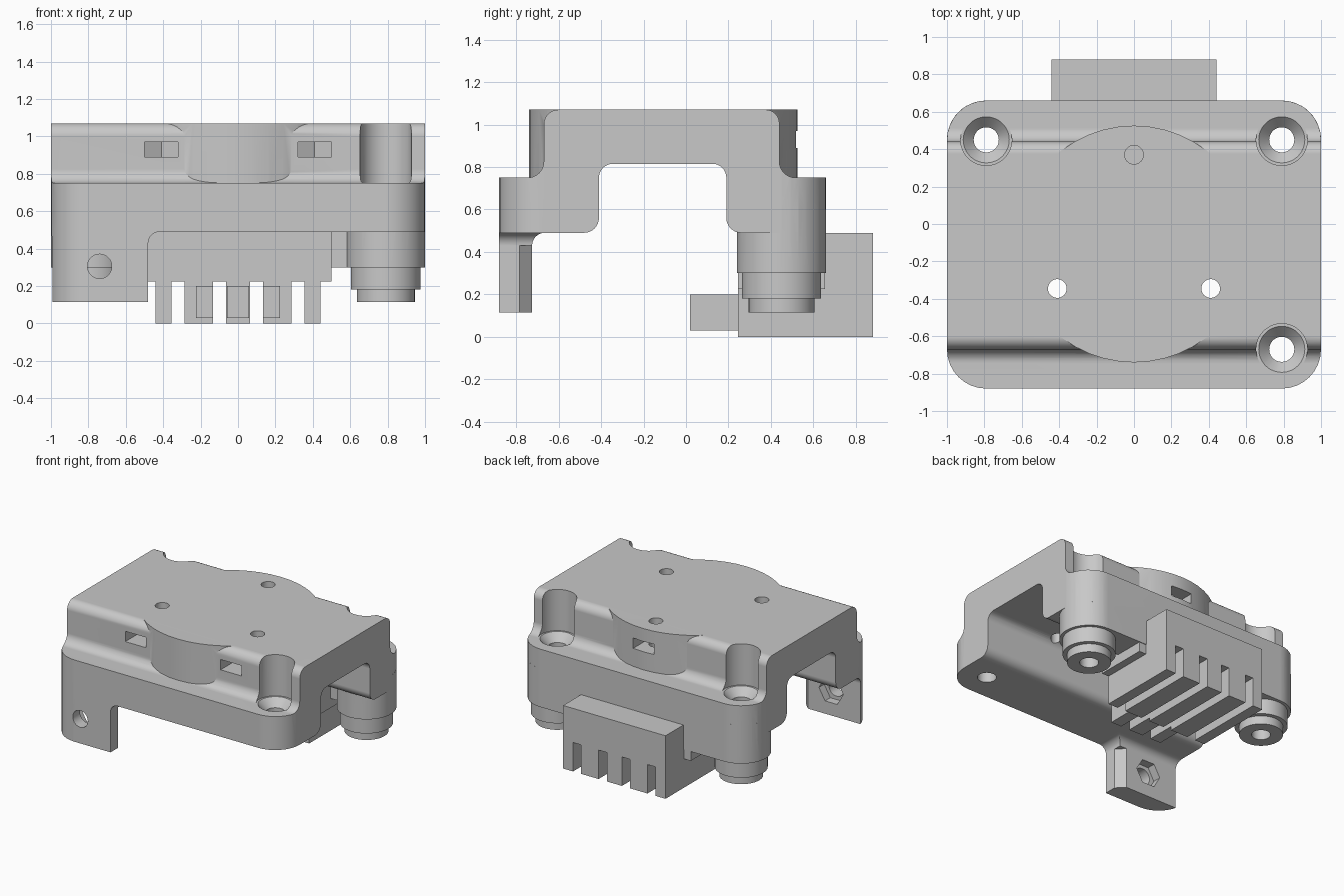
import bpy, bmesh, math
from mathutils import Vector

cube = bpy.data.objects.get("Cube")
if cube:
    bpy.data.objects.remove(cube)

grey = bpy.data.materials.new("plain grey")
grey.use_nodes = True
COLOUR = (0.58, 0.58, 0.58, 1)
grey.diffuse_color = COLOUR
grey.node_tree.nodes["Principled BSDF"].inputs["Base Color"].default_value = COLOUR


def rounded(points, steps=8):
    """Polygon whose corners given as (a, b, radius) become arcs."""
    out = []
    for i, p in enumerate(points):
        here = Vector(p[:2])
        if len(p) == 2:
            out.append(here)
            continue
        before = (Vector(points[i - 1][:2]) - here).normalized()
        after = (Vector(points[(i + 1) % len(points)][:2]) - here).normalized()
        half = before.angle(after) / 2
        centre = here + (before + after).normalized() * p[2] / math.sin(half)
        start = here + before * p[2] / math.tan(half) - centre
        end = here + after * p[2] / math.tan(half) - centre
        sweep = math.pi - 2 * half
        for k in range(steps + 1):
            t = k / steps
            out.append(centre + (start * math.sin((1 - t) * sweep)
                                 + end * math.sin(t * sweep)) / math.sin(sweep))
    return out


def prism(name, points, axis, lo, hi):
    """Extrude a polygon along an axis between two levels."""
    place = {"x": lambda a, b, t: (t, a, b),
             "y": lambda a, b, t: (a, t, b),
             "z": lambda a, b, t: (a, b, t)}[axis]
    bm = bmesh.new()
    face = bm.faces.new([bm.verts.new(place(p[0], p[1], lo)) for p in rounded(points)])
    ext = bmesh.ops.extrude_face_region(bm, geom=[face])
    moved = [v for v in ext["geom"] if isinstance(v, bmesh.types.BMVert)]
    bmesh.ops.translate(bm, verts=moved, vec=place(0, 0, hi - lo))
    bmesh.ops.recalc_face_normals(bm, faces=bm.faces)
    mesh = bpy.data.meshes.new(name)
    bm.to_mesh(mesh)
    bm.free()
    mesh.materials.append(grey)
    ob = bpy.data.objects.new(name, mesh)
    bpy.context.collection.objects.link(ob)
    return ob


def box(name, x0, x1, y0, y1, z0, z1):
    return prism(name, [(x0, y0), (x1, y0), (x1, y1), (x0, y1)], "z", z0, z1)


def ring(a, b, r, n=48):
    return [(a + r * math.cos(math.tau * k / n),
             b + r * math.sin(math.tau * k / n)) for k in range(n)]


def cyl(name, a, b, r, lo, hi, axis="z"):
    return prism(name, ring(a, b, r), axis, lo, hi)


def cone(name, x, y, r_low, r_high, lo, hi):
    ob = cyl(name, x, y, r_low, lo, hi)
    for v in ob.data.vertices:
        if v.co.z > (lo + hi) / 2:
            v.co.x = x + (v.co.x - x) * r_high / r_low
            v.co.y = y + (v.co.y - y) * r_high / r_low
    return ob


def combine(target, other, operation):
    mod = target.modifiers.new("combine", "BOOLEAN")
    mod.operation, mod.object, mod.solver = operation, other, "EXACT"
    bpy.context.view_layer.objects.active = target
    bpy.ops.object.modifier_apply(modifier=mod.name)
    bpy.data.objects.remove(other)


def add(target, other):
    combine(target, other, "UNION")


def cut(target, other):
    combine(target, other, "DIFFERENCE")


def plan(lo, hi):
    return prism("plan", [(-1, -0.88, 0.21), (1, -0.88, 0.21),
                          (1, 0.66, 0.21), (-1, 0.66, 0.21)], "z", lo, hi)


# Stepped body with rounded plan corners
housing = prism("housing", [
    (-0.88, 0.49), (0.66, 0.49), (0.66, 0.75), (0.44, 0.75, 0.075),
    (0.44, 1.07, 0.065), (-0.67, 1.07, 0.07), (-0.67, 0.75, 0.075),
    (-0.88, 0.75)], "x", -1, 1)
combine(housing, plan(0, 2), "INTERSECT")
add(housing, cyl("round_boss", 0, -0.107, 0.633, 0.7, 1.07))

# Tunnel under the body
cut(housing, prism("tunnel", [
    (-0.5, 0.4), (-0.5, 0.49), (-0.41, 0.49, 0.07), (-0.41, 0.815, 0.065),
    (0.19, 0.815, 0.065), (0.19, 0.49, 0.07), (0.28, 0.49), (0.28, 0.4)],
    "x", -1.1, 1.1))

# Front leg with filleted root and bevelled inner edge
leg = prism("leg", [(-1, 0.115), (-0.48, 0.115), (-0.48, 0.49, 0.06),
                    (-0.4, 0.49), (-0.4, 0.6), (-1, 0.6)], "y", -0.88, -0.5)
combine(leg, prism("leg_side", [(-0.9, 0.1), (-0.725, 0.1), (-0.725, 0.49, 0.06),
                                (-0.65, 0.49), (-0.65, 0.61), (-0.9, 0.61)],
                   "x", -1.1, 0), "INTERSECT")
combine(leg, plan(0, 2), "INTERSECT")
cut(leg, prism("leg_bevel", [(-0.54, -0.725), (-0.48, -0.785), (-0.42, -0.725)],
               "z", 0, 0.43))
add(housing, leg)
cut(housing, cyl("leg_hole", -0.74, 0.305, 0.065, -1, -0.5, "y"))
cut(housing, prism("leg_nut", ring(-0.74, 0.305, 0.105, 6), "y", -0.79, -0.6))

# Rear wall, centre block and stepped corner standoffs
add(housing, box("rear_wall", -0.79, 0.79, 0.42, 0.66, 0.3, 0.6))
add(housing, box("centre_block", -0.5, 0.5, 0.245, 0.655, 0.225, 0.55))
for x in (-0.79, 0.79):
    add(housing, cyl("standoff", x, 0.45, 0.21, 0.3, 0.6))
    add(housing, cyl("standoff_step", x, 0.45, 0.187, 0.18, 0.35))
    add(housing, cyl("standoff_tip", x, 0.45, 0.155, 0.115, 0.25))

# Screw pockets with countersinks
for x, y in ((-0.79, 0.45), (0.79, 0.45), (0.79, -0.67)):
    cut(housing, cyl("pocket", x, y, 0.137, 0.75, 1.2))
    cut(housing, cone("countersink", x, y, 0.067, 0.125, 0.69, 0.752))
    cut(housing, cyl("screw_hole", x, y, 0.067, 0, 1.2))

# Top holes with pointed nut slots reaching the nearest wall
for x, y, side, floor in ((-0.41, -0.345, -1, 0.7), (0.41, -0.345, -1, 0.7),
                          (0, 0.37, 1, 0.82)):
    cut(housing, cyl("top_hole", x, y, 0.05, floor, 1.2))
    cut(housing, prism("nut_slot", [
        (x - 0.09, y + side * 0.5), (x + 0.09, y + side * 0.5),
        (x + 0.09, y - side * 0.052), (x, y - side * 0.104),
        (x - 0.09, y - side * 0.052)], "z", 0.89, 0.97))

# Rear comb: solid back, hanging fingers, three reaching forward
comb = box("rear_comb", -0.44, 0.44, 0.64, 0.88, 0.225, 0.49)
for x0, x1 in ((-0.44, -0.355), (-0.285, -0.135), (-0.065, 0.065),
               (0.135, 0.285), (0.355, 0.44)):
    add(comb, box("finger", x0, x1, 0.245, 0.88, 0, 0.25))
for x0, x1 in ((-0.225, -0.135), (-0.06, 0.06), (0.135, 0.225)):
    add(comb, box("finger_tip", x0, x1, 0.02, 0.3, 0.03, 0.2))
add(housing, comb)

# Smooth curved walls, crisp edges
bpy.ops.object.select_all(action="DESELECT")
housing.select_set(True)
bpy.context.view_layer.objects.active = housing
bpy.ops.object.shade_smooth_by_angle(angle=math.radians(30))
weighted = housing.modifiers.new("even_shading", "WEIGHTED_NORMAL")
weighted.keep_sharp = True
